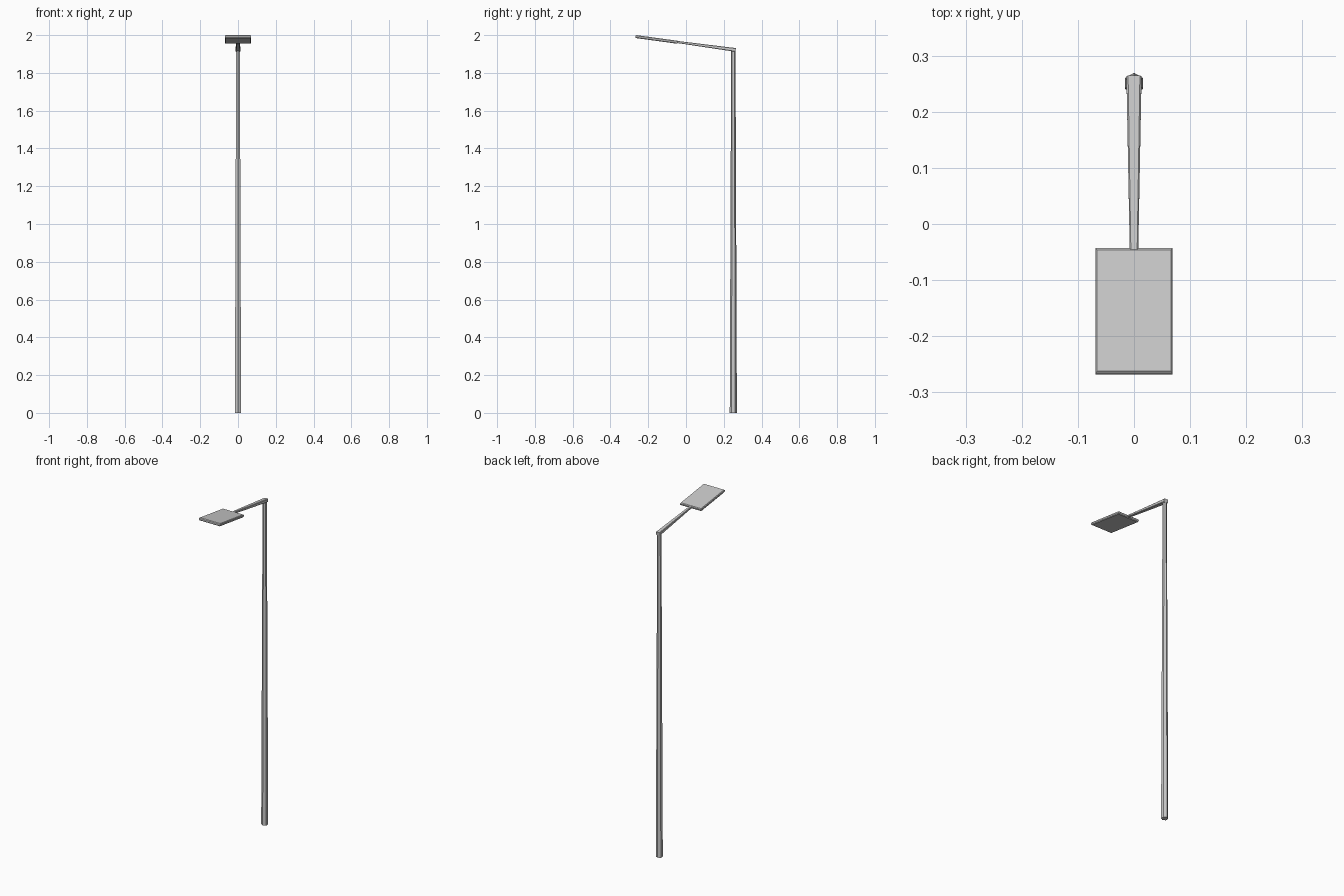
import bpy, bmesh, math
from mathutils import Matrix

if "Cube" in bpy.data.objects:
    bpy.data.objects.remove(bpy.data.objects["Cube"])

TILT = math.atan2(0.03, 0.22)


def loft(name, rings, matrix=Matrix()):
    """Skin equal-length rings of points and cap both ends."""
    bm = bmesh.new()
    loops = [[bm.verts.new(p) for p in r] for r in rings]
    n = len(loops[0])
    for a, b in zip(loops, loops[1:]):
        for i in range(n):
            j = (i + 1) % n
            bm.faces.new((a[i], a[j], b[j], b[i]))
    bm.faces.new(loops[0])
    bm.faces.new(loops[-1])
    bmesh.ops.recalc_face_normals(bm, faces=bm.faces)
    me = bpy.data.meshes.new(name)
    bm.to_mesh(me)
    bm.free()
    ob = bpy.data.objects.new(name, me)
    ob.matrix_world = matrix
    bpy.context.collection.objects.link(ob)
    return ob


def hexagon(r, z):
    return [(r * math.sin(i * math.pi / 3), r * math.cos(i * math.pi / 3), z)
            for i in range(6)]


def chamfered(w, h, c, y):
    """Chamfered rectangle standing across the arm."""
    return [(x, y, z) for x, z in ((w, h - c), (w - c, h), (c - w, h), (-w, h - c),
                                   (-w, c - h), (c - w, -h), (w - c, -h), (w, c - h))]


def panel(w, l, z):
    return [(w, l, z), (-w, l, z), (-w, -l, z), (w, -l, z)]


# Tapered six-sided pole
loft("pole", [hexagon(0.019, 0), hexagon(0.0115, 1.921)],
     Matrix.Translation((0, 0.2505, 0)))

# Tapered arm rising towards the front
tilt = Matrix.Rotation(-TILT, 4, 'X')
loft("arm", [chamfered(0.0135, 0.010, 0.003, 0),
             chamfered(0.0075, 0.0055, 0.002, -0.318)],
     Matrix.Translation((0, 0.263, 1.9215)) @ tilt)

# Flat lamp head with a bevelled rim
loft("lamp_head", [panel(0.066, 0.109, -0.008), panel(0.069, 0.113, -0.004),
                   panel(0.069, 0.113, 0.004), panel(0.066, 0.109, 0.008)],
     Matrix.Translation((0, -0.1555, 1.9773)) @ tilt)
